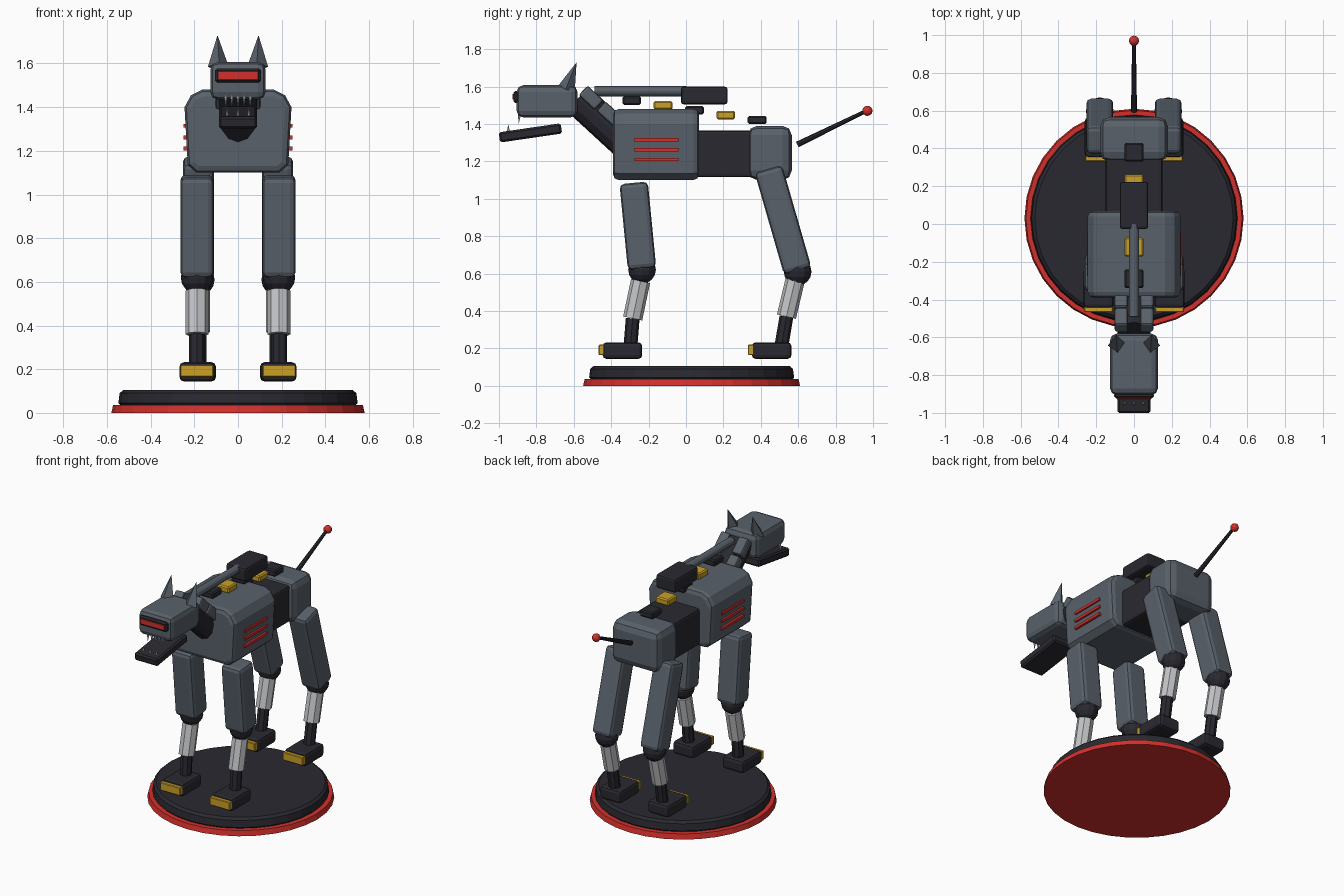
import bpy
import math
from mathutils import Vector

cube = bpy.data.objects.get("Cube")
if cube:
    bpy.data.objects.remove(cube, do_unlink=True)


def material(name, r, g, b):
    m = bpy.data.materials.new(name)
    m.use_nodes = True
    m.diffuse_color = (r, g, b, 1)
    m.node_tree.nodes["Principled BSDF"].inputs["Base Color"].default_value = (r, g, b, 1)
    return m


GRAY = material("steel gray", 0.10, 0.12, 0.145)
DARK = material("dark graphite", 0.022, 0.022, 0.03)
RED = material("signal red", 0.65, 0.03, 0.025)
GOLD = material("golden yellow", 0.60, 0.35, 0.02)
SILVER = material("light silver", 0.55, 0.56, 0.58)


def finish(name, mat, bevel=0, segments=2, angle=30):
    ob = bpy.context.object
    ob.name = name
    ob.data.materials.append(mat)
    if bevel:
        mod = ob.modifiers.new("bevel", "BEVEL")
        mod.width = bevel
        mod.segments = segments
        mod.limit_method = "ANGLE"
        mod.angle_limit = math.radians(angle)
    return ob


def box(name, mat, centre, size, bevel=0, tilt=0, segments=2):
    bpy.ops.mesh.primitive_cube_add(size=1, location=centre, rotation=(tilt, 0, 0))
    bpy.context.object.scale = size
    bpy.ops.object.transform_apply(location=False, rotation=False, scale=True)
    return finish(name, mat, bevel, segments)


def rod(name, mat, a, b, r1, r2=None, sides=8, bevel=0):
    a, b = Vector(a), Vector(b)
    d = b - a
    bpy.ops.mesh.primitive_cone_add(vertices=sides, radius1=r1, radius2=r1 if r2 is None else r2,
                                    depth=d.length, location=(a + b) / 2,
                                    rotation=d.to_track_quat("Z", "Y").to_euler())
    return finish(name, mat, bevel, 1, 50)


def limb(name, mat, a, b, width, depth, bevel):
    """Box whose long axis runs from a to b in the side plane."""
    a, b = Vector(a), Vector(b)
    d = b - a
    return box(name, mat, (a + b) / 2, (width, depth, d.length), bevel, math.atan2(-d.y, d.z))


def ball(name, mat, centre, radius, segments=12, rings=8):
    bpy.ops.mesh.primitive_uv_sphere_add(segments=segments, ring_count=rings,
                                         radius=radius, location=centre)
    return finish(name, mat)


# Display base
rod("base_rim", RED, (0, 0.03, 0), (0, 0.03, 0.035), 0.58, 0.572, 32)
rod("base_disc", DARK, (0, 0.03, 0.03), (0, 0.03, 0.105), 0.55, 0.54, 32, 0.015)

# Chest: chamfered profile pushed along the body
half = [(0.19, 1.10), (0.23, 1.135), (0.245, 1.40), (0.215, 1.455), (0.165, 1.48)]
outline = half + [(-x, z) for x, z in reversed(half)]
front_y, back_y = -0.39, 0.07
n = len(outline)
verts = [(x, y, z) for y in (front_y, back_y) for x, z in outline]
faces = [(i, i + n, (i + 1) % n + n, (i + 1) % n) for i in range(n)]
faces += [tuple(range(n)), tuple(reversed(range(n, 2 * n)))]
mesh = bpy.data.meshes.new("chest")
mesh.from_pydata(verts, [], faces)
chest = bpy.data.objects.new("chest", mesh)
bpy.context.collection.objects.link(chest)
bpy.context.view_layer.objects.active = chest
finish("chest", GRAY, 0.03, 2, 60)

# Waist and hips
box("waist", DARK, (0, 0.2, 1.24), (0.30, 0.40, 0.25), 0.015)
box("hips", GRAY, (0, 0.448, 1.245), (0.36, 0.235, 0.29), 0.05)

# Side stripes
for side in (-1, 1):
    for z in (1.21, 1.262, 1.315):
        box("side_stripe", RED, (side * 0.242, -0.157, z), (0.016, 0.235, 0.018))

# Spine blocks stepping down towards the hips
for i in range(5):
    box("spine_block", GOLD if i % 2 else DARK,
        (0, -0.29 + i * 0.1675, 1.525 - i * 0.026), (0.1, 0.1, 0.045), 0.008, 0, 1)

# Back cannon
box("cannon_body", DARK, (0, 0.098, 1.552), (0.15, 0.25, 0.095), 0.015)
rod("cannon_barrel", GRAY, (0, 0, 1.575), (0, -0.49, 1.575), 0.027, sides=12)

# Neck with two plates each side
rod("neck", DARK, (0, -0.58, 1.535), (0, -0.33, 1.305), 0.088, sides=12)
for side in (-1, 1):
    limb("neck_plate_upper", GRAY, (side * 0.068, -0.55, 1.58),
         (side * 0.068, -0.465, 1.50), 0.07, 0.07, 0.012)
    limb("neck_plate_lower", GRAY, (side * 0.068, -0.455, 1.495),
         (side * 0.068, -0.36, 1.41), 0.07, 0.07, 0.012)

# Head, visor and ears
box("head", GRAY, (0, -0.743, 1.521), (0.254, 0.325, 0.172), 0.035)
box("visor", DARK, (0, -0.908, 1.545), (0.21, 0.03, 0.064), 0.01, 0, 1)
box("visor_light", RED, (0, -0.924, 1.545), (0.178, 0.009, 0.03))
for side in (-1, 1):
    rod("ear", GRAY, (side * 0.09, -0.64, 1.585), (side * 0.094, -0.585, 1.73),
        0.048, 0, 4)

# Jaw and teeth
box("jaw", DARK, (0, -0.832, 1.352), (0.176, 0.335, 0.055), 0.01, 0.145, 1)
for i in range(-2, 3):
    rod("upper_tooth", SILVER, (i * 0.028, -0.89, 1.455), (i * 0.028, -0.895, 1.4), 0.009, 0, 6)
for i in range(-1, 2):
    rod("lower_tooth", SILVER, (i * 0.05, -0.95, 1.355), (i * 0.05, -0.95, 1.4), 0.009, 0, 6)

# Legs: joint heights and depths for each pair, mirrored left and right
pairs = {
    "front": dict(x=0.188, width=0.152, top=(-0.28, 1.085), knee=(-0.235, 0.625),
                  shin=(-0.243, 0.56), ankle=(-0.285, 0.36), sole=(-0.298, 0.2), foot=-0.34),
    "rear": dict(x=0.181, width=0.142, top=(0.44, 1.16), knee=(0.597, 0.615),
                 shin=(0.587, 0.58), ankle=(0.537, 0.37), sole=(0.508, 0.2), foot=0.458),
}
for label, p in pairs.items():
    for side in (-1, 1):
        x = side * p["x"]
        at = {k: (x, *p[k]) for k in ("top", "knee", "shin", "ankle", "sole")}
        limb(label + "_upper_leg", GRAY, at["top"], at["knee"], p["width"], 0.152, 0.025)
        ball(label + "_knee", DARK, Vector(at["knee"]) - Vector((0, 0, 0.005)), 0.074)
        rod(label + "_shin", SILVER, at["shin"], at["ankle"], 0.052)
        rod(label + "_ankle", DARK, at["ankle"], at["sole"], 0.037)
        box(label + "_foot", DARK, (x, p["foot"], 0.188), (0.16, 0.212, 0.088), 0.02)
        box(label + "_toe", GOLD, (x, p["foot"] - 0.112, 0.192), (0.152, 0.03, 0.056), 0.004, 0, 1)

# Tail antenna
rod("tail", DARK, (0, 0.595, 1.29), (0, 0.965, 1.47), 0.016, 0.01)
ball("tail_tip", RED, (0, 0.97, 1.47), 0.027)
